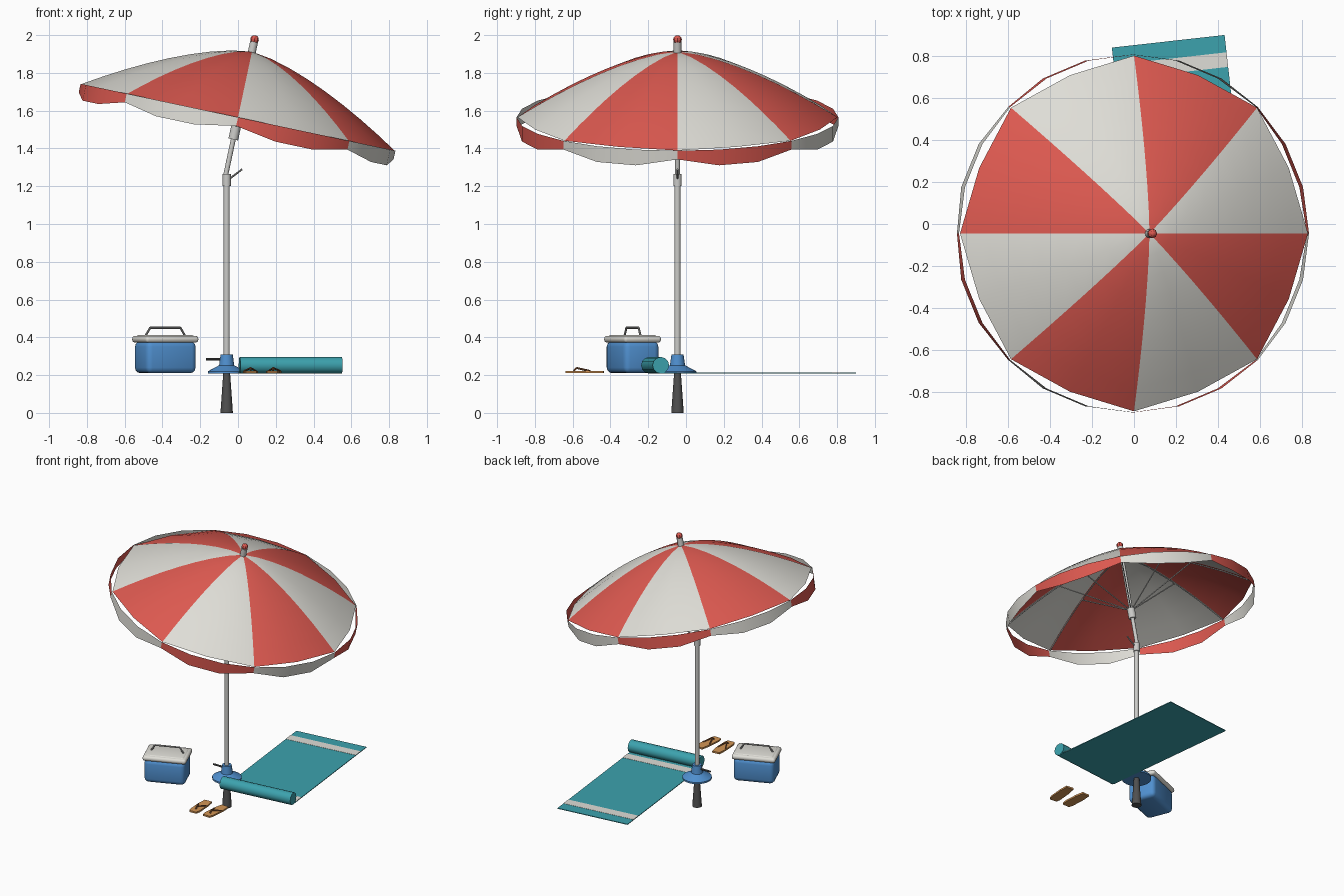
import bpy, bmesh, math
from mathutils import Matrix, Vector

if "Cube" in bpy.data.objects:
    bpy.data.objects.remove(bpy.data.objects["Cube"])


def material(name, r, g, b):
    m = bpy.data.materials.new(name)
    m.use_nodes = True
    m.diffuse_color = (r, g, b, 1)
    m.node_tree.nodes["Principled BSDF"].inputs["Base Color"].default_value = (r, g, b, 1)
    return m


RED = material("red fabric", .72, .10, .08)
WHITE = material("off white", .74, .73, .68)
POLE = material("pale metal", .60, .60, .58)
BLUE = material("blue plastic", .08, .28, .63)
DARK = material("dark grey", .08, .08, .08)
TEAL = material("teal cloth", .045, .36, .42)
TAN = material("tan sole", .65, .30, .09)
BROWN = material("brown strap", .25, .10, .04)
GREY = material("handle grey", .38, .38, .37)


def make(name, bm, mats, matrix=Matrix(), smooth=40):
    me = bpy.data.meshes.new(name)
    bm.to_mesh(me)
    bm.free()
    ob = bpy.data.objects.new(name, me)
    bpy.context.collection.objects.link(ob)
    for m in mats:
        me.materials.append(m)
    ob.matrix_world = matrix
    if smooth:
        bpy.ops.object.select_all(action='DESELECT')
        ob.select_set(True)
        bpy.context.view_layer.objects.active = ob
        bpy.ops.object.shade_smooth_by_angle(angle=math.radians(smooth))
    return ob


def rods(name, segments, mat, r1, r2=None, sides=12, matrix=Matrix()):
    """Straight round bars between pairs of points, as one object."""
    bm = bmesh.new()
    for p, q in segments:
        p, q = Vector(p), Vector(q)
        d = q - p
        place = Matrix.Translation((p + q) / 2) @ d.to_track_quat('Z', 'Y').to_matrix().to_4x4()
        bmesh.ops.create_cone(bm, cap_ends=True, segments=sides, radius1=r1,
                              radius2=r1 if r2 is None else r2, depth=d.length, matrix=place)
    return make(name, bm, [mat], matrix)


def box(name, size, center, mat, matrix=Matrix(), bevel=0, steps=3):
    bm = bmesh.new()
    bmesh.ops.create_cube(bm, size=1, matrix=Matrix.Translation(center) @ Matrix.Diagonal((*size, 1)))
    if bevel:
        bmesh.ops.bevel(bm, geom=bm.edges[:], offset=bevel, segments=steps, profile=.5, affect='EDGES')
    return make(name, bm, [mat], matrix)


def lathe(name, profile, mat, matrix, sides=24):
    bm = bmesh.new()
    vs = [bm.verts.new((r, 0, z)) for r, z in profile]
    es = [bm.edges.new(e) for e in zip(vs, vs[1:])]
    bmesh.ops.spin(bm, geom=vs + es, axis=(0, 0, 1), angle=math.tau, steps=sides)
    bmesh.ops.remove_doubles(bm, verts=bm.verts[:], dist=1e-4)
    bmesh.ops.recalc_face_normals(bm, faces=bm.faces[:])
    return make(name, bm, [mat], matrix, 30)


def polar(r, a, z):
    return (r * math.cos(a), r * math.sin(a), z)


PX, PY, GROUND = -.06, -.045, .21
R, H = .847, .355
TILT = Matrix.Translation((0, PY, 1.565)) @ Matrix.Rotation(math.radians(12), 4, 'Y')
FOOT = Matrix.Translation((PX, PY, 0))


def dome(r):
    return H * (1 - (r / R) ** 1.5)


# Canopy: eight panels, the fabric drawn in between the ribs
bm = bmesh.new()
RINGS, SECTORS = 8, 16
tip = bm.verts.new((0, 0, H))
rings = []
for i in range(1, RINGS + 1):
    r = R * i / RINGS
    rings.append([bm.verts.new(polar(r * (1 - .037 * (j % 2)), j * math.tau / SECTORS, dome(r)))
                  for j in range(SECTORS)])
for j in range(SECTORS):
    k = (j + 1) % SECTORS
    fs = [bm.faces.new((tip, rings[0][j], rings[0][k]))]
    fs += [bm.faces.new((a[j], b[j], b[k], a[k])) for a, b in zip(rings, rings[1:])]
    for f in fs:
        f.material_index = (j // 2) % 2
make("canopy", bm, [WHITE, RED], TILT, 40)

# Scalloped valance in the opposite colours
bm = bmesh.new()
N = 24
top = [bm.verts.new(polar(.852, j * math.tau / N, 0)) for j in range(N)]
low = [bm.verts.new(polar(.852, j * math.tau / N, -.085 if j % 3 else -.047)) for j in range(N)]
for j in range(N):
    k = (j + 1) % N
    f = bm.faces.new((low[j], low[k], top[k], top[j]))
    f.material_index = (j // 3) % 2
make("valance", bm, [RED, WHITE], TILT, 40)

# Frame below the canopy
angles = [j * math.tau / 8 for j in range(8)]
rods("canopy_struts", [(polar(.02, a, -.05), polar(.45, a, dome(.45) - .012)) for a in angles],
     POLE, .004, sides=6, matrix=TILT)
steps = [.02, .23, .45, .65, .84]
rods("canopy_ribs", [(polar(r, a, dome(r) - .01), polar(s, a, dome(s) - .01))
                     for a in angles for r, s in zip(steps, steps[1:])],
     POLE, .004, sides=6, matrix=TILT)

# Pole, tilt joint and finial
rods("lower_pole", [((0, 0, .2), (0, 0, 1.25))], POLE, .016, sides=16, matrix=FOOT)
rods("upper_pole", [((0, 0, -.325), (0, 0, .37))], POLE, .013, sides=16, matrix=TILT)
rods("strut_hub", [((0, 0, -.12), (0, 0, -.045))], POLE, .026, sides=16, matrix=TILT)
rods("tilt_joint", [((0, 0, 1.2), (0, 0, 1.265))], POLE, .022, sides=16, matrix=FOOT)
rods("tilt_lever", [((.01, 0, 1.235), (.082, 0, 1.29))], GREY, .005, sides=8, matrix=FOOT)
rods("canopy_cap", [((0, 0, .34), (0, 0, .408))], POLE, .021, sides=12, matrix=TILT)
bm = bmesh.new()
bmesh.ops.create_uvsphere(bm, u_segments=8, v_segments=6, radius=.023)
make("finial", bm, [RED], TILT @ Matrix.Translation((0, 0, .421)), 0)

# Ground anchor
rods("ground_spike", [((0, 0, 0), (0, 0, .212))], DARK, .033, .018, 16, FOOT)
lathe("anchor_base", [(0, .208), (.1, .208), (.1, .22), (.04, .252), (.032, .31), (0, .31)], BLUE, FOOT)
rods("anchor_handle", [((-.11, 0, .284), (.0, 0, .284))], DARK, .007, sides=8, matrix=FOOT)

# Cool box
COOLER = Matrix.Translation((-.385, -.283, GROUND)) @ Matrix.Rotation(math.radians(22), 4, 'Z')
box("cooler_body", (.285, .2, .17), (0, 0, .085), BLUE, COOLER, .03)
box("cooler_lid", (.303, .213, .036), (0, 0, .18), WHITE, COOLER, .016)
box("cooler_lid_top", (.27, .18, .03), (0, 0, .187), WHITE, COOLER, .014)
bends = [(-.115, 0, .195), (-.086, 0, .241), (.086, 0, .241), (.115, 0, .195)]
rods("cooler_handle", list(zip(bends, bends[1:])), GREY, .006, sides=8, matrix=COOLER)

# Half-rolled towel with two stripes
TOWEL = Matrix.Translation((.163, .87, GROUND)) @ Matrix.Rotation(math.radians(6.4), 4, 'Z')
box("towel", (.54, 1.04, .005), (0, -.52, 0), TEAL, TOWEL)
for name, y in (("far_stripe", -.118), ("near_stripe", -.955)):
    box(name, (.54, .07, .003), (0, y, .0025), WHITE, TOWEL)
rods("towel_roll", [((-.272, -1.04, .042), (.272, -1.04, .042))], TEAL, .044, sides=12, matrix=TOWEL)

# Pair of sandals
for side, x, turn in (("left", .065, 3), ("right", .19, -5)):
    S = Matrix.Translation((x, -.535, GROUND)) @ Matrix.Rotation(math.radians(turn), 4, 'Z')
    bm = bmesh.new()
    outline = [(-.027, -.1), (.027, -.1), (.036, -.07), (.036, .04), (.028, .1), (-.028, .1), (-.036, .04), (-.036, -.07)]
    face = bm.faces.new([bm.verts.new((a, b, 0)) for a, b in outline])
    up = bmesh.ops.extrude_face_region(bm, geom=[face])
    bmesh.ops.translate(bm, vec=(0, 0, .012), verts=[v for v in up["geom"] if isinstance(v, bmesh.types.BMVert)])
    bmesh.ops.recalc_face_normals(bm, faces=bm.faces[:])
    make(side + "_sandal_sole", bm, [TAN], S, 0)
    toe, knot = (0, -.06, .012), (0, -.045, .028)
    rods(side + "_sandal_strap", [(toe, knot), (knot, (-.031, .025, .012)), (knot, (.031, .025, .012))],
         BROWN, .005, sides=6, matrix=S)
